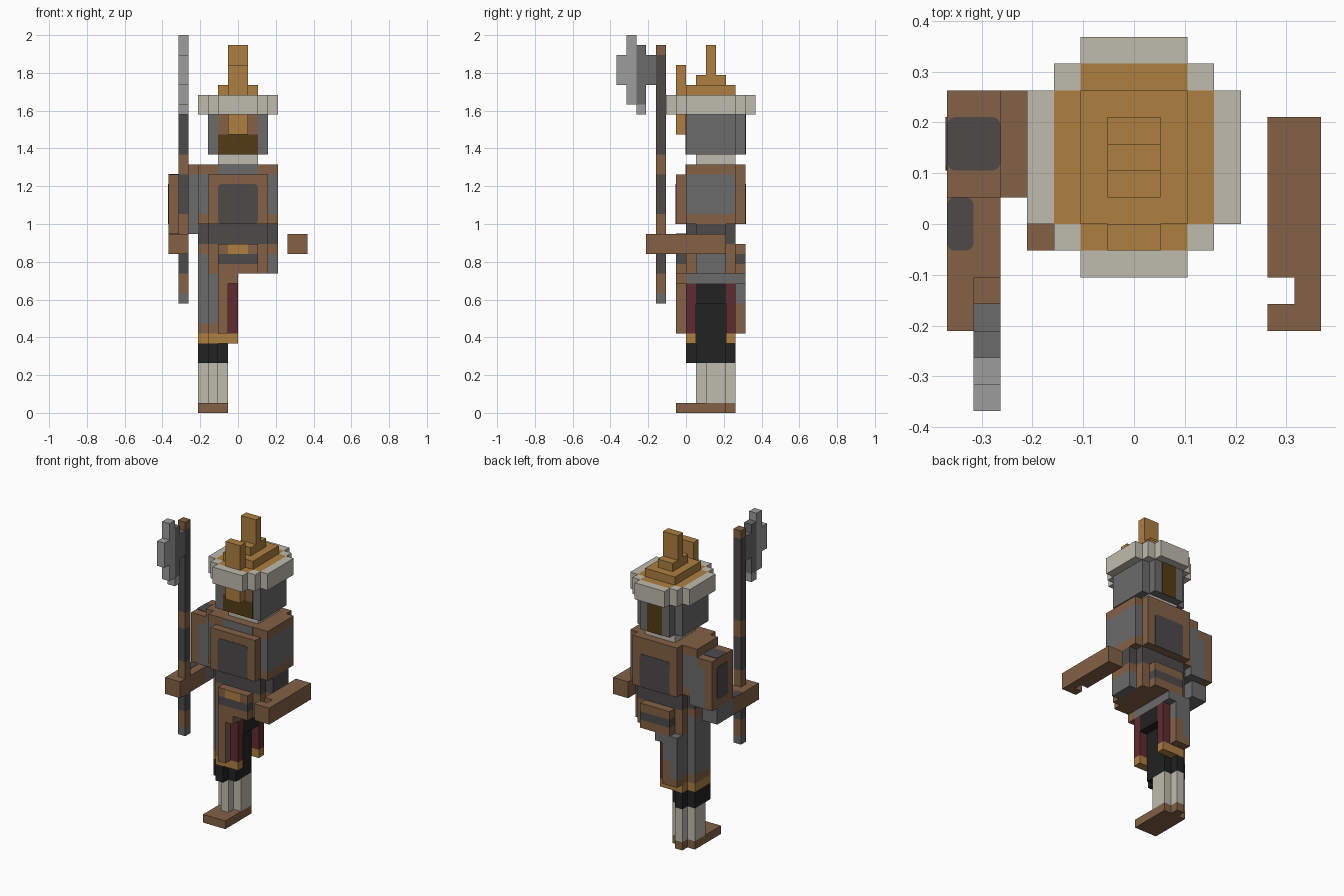
import bpy, bmesh, math
from mathutils import Vector

if "Cube" in bpy.data.objects:
    bpy.data.objects.remove(bpy.data.objects["Cube"], do_unlink=True)

U = 2 / 38  # size of one building block


def material(name, rgb):
    lin = [((c / 255 + 0.055) / 1.055) ** 2.4 for c in rgb] + [1]
    m = bpy.data.materials.new(name)
    m.use_nodes = True
    m.diffuse_color = lin
    m.node_tree.nodes["Principled BSDF"].inputs["Base Color"].default_value = lin
    return m


BROWN = material("leather brown", (131, 97, 69))
GOLD = material("gold", (174, 127, 64))
WHITE = material("bone white", (191, 187, 174))
DARK_GOLD = material("dark gold", (84, 60, 22))
GREY = material("steel grey", (107, 107, 107))
DARK = material("dark grey", (77, 74, 74))
LIGHT = material("light grey", (158, 158, 158))
BLACK = material("black", (34, 34, 34))
RED = material("dark red", (96, 43, 48))


def finish(name, bm, mat):
    bmesh.ops.recalc_face_normals(bm, faces=bm.faces)
    me = bpy.data.meshes.new(name)
    bm.to_mesh(me)
    bm.free()
    me.materials.append(mat)
    ob = bpy.data.objects.new(name, me)
    bpy.context.collection.objects.link(ob)
    return ob


def blocks(name, mat, *boxes):
    """One object from boxes (x0, x1, y0, y1, z0, z1) in block units."""
    bm = bmesh.new()
    for x0, x1, y0, y1, z0, z1 in boxes:
        vs = bmesh.ops.create_cube(bm, size=1)["verts"]
        for v in vs:
            v.co = Vector((x1 if v.co.x > 0 else x0,
                           y1 if v.co.y > 0 else y0,
                           z1 if v.co.z > 0 else z0)) * U
    return finish(name, bm, mat)


def panel(name, mat, axis, level, out, a, b, r=0.3):
    """Thin round-cornered plate on the plane axis = level, facing out (+1 or -1)."""
    bm = bmesh.new()
    pts = []
    for i, (cx, cy) in enumerate([(a[1] - r, b[1] - r), (a[0] + r, b[1] - r),
                                  (a[0] + r, b[0] + r), (a[1] - r, b[0] + r)]):
        for k in range(4):
            t = math.radians(90 * i + 30 * k)
            pts.append((cx + r * math.cos(t), cy + r * math.sin(t)))
    verts = []
    for p, q in pts:
        co = [p, q]
        co.insert(axis, level)
        verts.append(bm.verts.new(Vector(co) * U))
    face = bm.faces.new(verts)
    ext = bmesh.ops.extrude_face_region(bm, geom=[face])["geom"]
    step = Vector((0, 0, 0))
    step[axis] = out * 0.05 * U
    bmesh.ops.translate(bm, vec=step, verts=[g for g in ext if isinstance(g, bmesh.types.BMVert)])
    return finish(name, bm, mat)


# Leg and foot
blocks("foot", BROWN, (-4, -1, -1, 4, 0, 1), (-3, -2, 4, 5, 0, 1))
blocks("lower_leg", WHITE, (-4, -1, 2, 4, 1, 5), (-3, -2, 1, 2, 1, 5), (-3, -2, 4, 5, 1, 5))
blocks("trouser", BLACK, (-4, -1, 1, 4, 5, 7), (-3, -2, 0, 1, 5, 7), (-3, -2, 4, 5, 5, 7),
       (-2, -1, 1, 4, 7, 13), (-1, 0, 1, 4, 11, 13))

# Skirt around the leg
blocks("skirt_hem", GOLD, (-4, -2, 1, 4, 7, 8), (-3, 0, 0, 1, 7, 8), (-3, 0, 4, 5, 7, 8))
blocks("skirt_trim", BROWN, (-4, -2, 1, 4, 8, 9), (-3, -1, 0, 1, 8, 9), (-3, -1, 4, 5, 8, 9),
       (-3, -2, 5, 6, 8, 9), (-2, -1, 5, 6, 8, 11))
blocks("skirt", GREY, (-4, -2, 1, 4, 9, 14), (-3, -1, 0, 1, 9, 13), (-3, -1, 4, 5, 9, 13),
       (-3, -2, 5, 6, 9, 13), (-2, -1, 5, 6, 11, 13),
       (-3, 0, 0, 1, 13, 14), (-3, 0, 4, 6, 13, 14), (-2, 0, 1, 4, 13, 14))
blocks("skirt_lining", RED, (-1, 0, 0, 1, 8, 13), (-1, 0, 4, 5, 8, 13))
blocks("front_strap", BROWN, (-2, -1, -1, 0, 8, 13), (-2, 0, -1, 0, 13, 14))

# Hips and waist
blocks("hips", BROWN, (-3, 3, 0, 5, 14, 17), (-4, 4, 1, 4, 16, 17))
blocks("hip_plates", GREY, (-4, -3, 1, 4, 14, 16), (3, 4, 1, 4, 14, 16))
for side, y in (("front", -1), ("back", 5)):
    blocks(side + "_pouch", BROWN, (-2, 2, y, y + 1, 14, 15), (-2, 2, y, y + 1, 16, 17))
    blocks(side + "_pouch_band", DARK, (-2, 2, y, y + 1, 15, 16))
panel("buckle", GOLD, 1, -1, -1, (-1, 1), (16, 17), 0.02)
blocks("waist", DARK, (-3, 3, 0, 5, 17, 19), (-4, -3, 1, 4, 17, 19), (3, 4, 1, 4, 17, 19))

# Chest with dark panels front and back
blocks("chest", BROWN, (-3, 3, 0, 5, 19, 25), (-3, 3, -1, 0, 19, 24), (-3, 3, 5, 6, 19, 25),
       (-4, -3, 0, 5, 24, 25), (3, 4, 0, 5, 24, 25),
       (-4, -3, 0, 5, 19, 20), (3, 4, 0, 5, 19, 20))
panel("chest_panel", DARK, 1, -1, -1, (-2, 2), (19, 23))
panel("back_panel", DARK, 1, 6, 1, (-2, 2), (19, 23))
panel("collar_plate", GREY, 1, 0, -1, (-2, 2), (24, 25), 0.02)
blocks("shoulder_plates", GREY, (-4, -3, 0, 5, 20, 24), (3, 4, 0, 5, 20, 24))

# Right arm
blocks("right_upper_arm", GREY, (-6, -4, 1, 5, 18, 23), (-5, -4, 1, 5, 23, 24), (-7, -5, 1, 4, 16, 18))
blocks("right_arm_guard", BROWN, (-7, -6, 1, 5, 18, 24), (-6, -5, 1, 5, 23, 24), (-5, -4, 1, 5, 24, 25))
panel("right_arm_side_panel", DARK, 0, -7, -1, (2, 4), (19, 23))
panel("right_arm_top_panel", DARK, 2, 24, 1, (-7, -5), (2, 4))
panel("right_wrist_panel", DARK, 2, 18, 1, (-7, -6), (-1, 1))

# Forearms, each with a gap for a grip
blocks("right_forearm", BROWN, (-7, -6, -4, 1, 16, 18), (-6, -5, -4, -3, 16, 18), (-6, -5, -2, 1, 16, 18))
blocks("left_forearm", BROWN, (6, 7, -4, 4, 16, 18), (5, 6, -4, -3, 16, 18), (5, 6, -2, 4, 16, 18))

# Banded pole
bands = [(11, 12, GREY), (12, 14, BROWN), (14, 16, DARK), (16, 20, BROWN), (20, 24, DARK),
         (24, 26, BROWN), (26, 36, DARK), (36, 37, BROWN)]
for i, (lo, hi, mat) in enumerate(bands):
    blocks(f"pole_band_{i + 1}", mat, (-6, -5, -3, -2, lo, hi))

# Axe blade
blocks("blade_core", GREY, (-6, -5, -4, -3, 33, 36), (-6, -5, -5, -4, 31, 37))
blocks("blade_edge", LIGHT, (-6, -5, -7, -6, 33, 36), (-6, -5, -6, -5, 31, 38), (-6, -5, -5, -4, 30, 31))

# Head
blocks("neck", WHITE, (-2, 2, 1, 5, 25, 26))
blocks("head", GREY, (-3, 3, 0, 5, 26, 30), (-2, 2, 5, 6, 26, 30))
panel("face", BROWN, 1, 0, -1, (-2, 2), (28, 30), 0.02)
panel("face_guard", DARK_GOLD, 1, 0, -1, (-2, 2), (26, 28), 0.02)
panel("rear_guard", DARK_GOLD, 1, 6, 1, (-1, 1), (26, 30), 0.02)

# Hat: stepped brim, gold crown and spikes
blocks("hat_brim", WHITE, (-2, 2, -2, -1, 30, 32), (-2, 2, 6, 7, 30, 32),
       (-3, -2, -1, 0, 30, 32), (2, 3, -1, 0, 30, 32), (-3, -2, 5, 6, 30, 32), (2, 3, 5, 6, 30, 32),
       (-4, -3, 0, 5, 30, 32), (3, 4, 0, 5, 30, 32))
blocks("hat_crown", GOLD, (-3, 3, 0, 5, 30, 32), (-2, 2, -1, 0, 30, 32), (-2, 2, 5, 6, 30, 32),
       (-2, 2, 0, 5, 32, 33), (-1, 1, 1, 4, 33, 34))
blocks("hat_spike", GOLD, (-1, 1, 2, 3, 34, 37))
blocks("nose_guard", GOLD, (-1, 1, -1, 0, 28, 30), (-1, 1, -1, 0, 32, 35))
